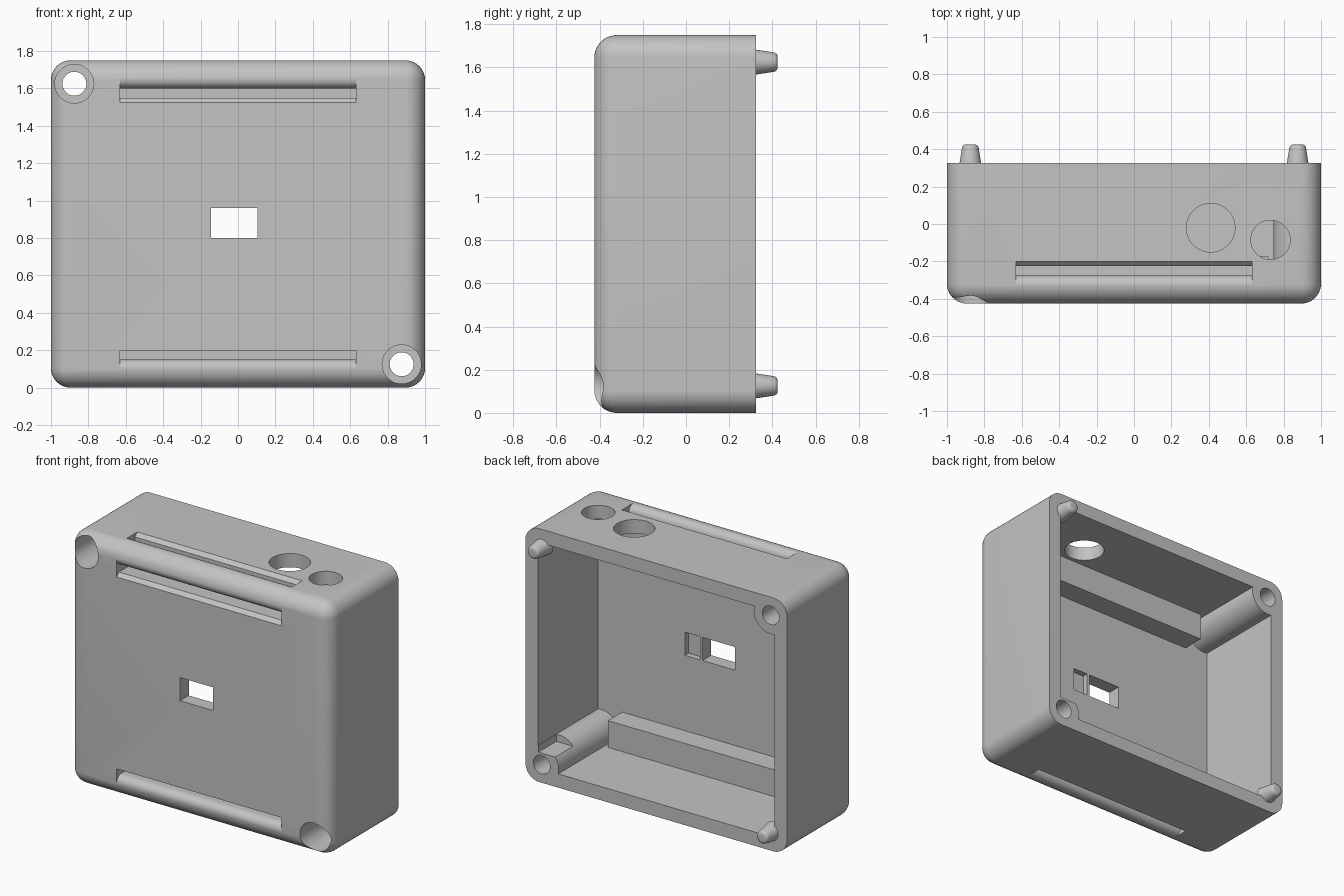
import bpy, bmesh, math
from mathutils import Matrix, Vector

if "Cube" in bpy.data.objects:
    bpy.data.objects.remove(bpy.data.objects["Cube"], do_unlink=True)

FRONT, BACK, TOP, WALL = -0.425, 0.325, 1.75, 0.095

grey = bpy.data.materials.new("plain_grey")
grey.use_nodes = True
grey.diffuse_color = (0.55, 0.55, 0.55, 1)
bsdf = next(n for n in grey.node_tree.nodes if n.type == "BSDF_PRINCIPLED")
bsdf.inputs["Base Color"].default_value = grey.diffuse_color


def make(name, bm):
    bmesh.ops.recalc_face_normals(bm, faces=bm.faces[:])
    mesh = bpy.data.meshes.new(name)
    bm.to_mesh(mesh)
    bm.free()
    mesh.materials.append(grey)
    obj = bpy.data.objects.new(name, mesh)
    bpy.context.scene.collection.objects.link(obj)
    return obj


def box_bm(x0, x1, y0, y1, z0, z1):
    bm = bmesh.new()
    size = Matrix.Diagonal((x1 - x0, y1 - y0, z1 - z0, 1))
    mid = Matrix.Translation(((x0 + x1) / 2, (y0 + y1) / 2, (z0 + z1) / 2))
    bmesh.ops.create_cube(bm, size=1, matrix=mid @ size)
    return bm


def box(name, *limits):
    return make(name, box_bm(*limits))


def rod_bm(start, end, r1, r2=None):
    """Round bar or cone between two points."""
    a, b = Vector(start), Vector(end)
    turn = (b - a).to_track_quat("Z", "Y").to_matrix().to_4x4()
    bm = bmesh.new()
    bmesh.ops.create_cone(bm, cap_ends=True, segments=48, radius1=r1,
                          radius2=r1 if r2 is None else r2, depth=(b - a).length,
                          matrix=Matrix.Translation((a + b) / 2) @ turn)
    return bm


def y_rod(name, x, z, y0, y1, r):
    return make(name, rod_bm((x, y0, z), (x, y1, z), r))


def cut(target, cutter):
    """Subtract the cutter from the target and discard it."""
    mod = target.modifiers.new("cut", "BOOLEAN")
    mod.operation, mod.solver, mod.object = "DIFFERENCE", "EXACT", cutter
    bpy.context.view_layer.update()
    deps = bpy.context.evaluated_depsgraph_get()
    mesh = bpy.data.meshes.new_from_object(target.evaluated_get(deps))
    target.modifiers.clear()
    target.data = mesh
    bpy.data.objects.remove(cutter, do_unlink=True)


def channel(is_top):
    """Strap channel wrapping behind a rounded bar at the front edge."""
    pts = [(-0.05, 0.1)]
    for ca, cb, start in ((0.05, 0.1, 180), (0.1, 0.1, 90), (0.1, 0.05, 0)):
        for i in range(7):
            t = math.radians(start - 15 * i)
            pts.append((ca + 0.05 * math.cos(t), cb + 0.05 * math.sin(t)))
    pts.append((0.1, -0.05))
    if is_top:
        pts += [(0.225, -0.05), (0.225, 0), (0.2, 0.025), (0.2, 0.2),
                (0.025, 0.2), (0, 0.225), (-0.05, 0.225)]
    else:
        pts += [(0.2, -0.05), (0.2, 0.2), (-0.05, 0.2)]
    bm = bmesh.new()
    ring = [bm.verts.new((-0.63, FRONT + a, TOP - b if is_top else b)) for a, b in pts]
    face = bm.faces.new(ring)
    moved = bmesh.ops.extrude_face_region(bm, geom=[face])["geom"]
    bmesh.ops.translate(bm, vec=(1.26, 0, 0),
                        verts=[g for g in moved if isinstance(g, bmesh.types.BMVert)])
    return make("channel_cutter", bm)


# Shell: box with every edge rounded except the open back rim
bm = box_bm(-1, 1, FRONT, BACK, 0, TOP)
soft = [e for e in bm.edges if min(v.co.y for v in e.verts) < 0]
bmesh.ops.bevel(bm, geom=soft, offset=0.105, segments=10, profile=0.5, affect="EDGES")
shell = make("enclosure_shell", bm)

# Cavity, shaped around the screw posts and the strap blocks
posts = [(-0.875, 1.625), (0.875, 0.125)]
cavity = box("cavity_cutter", WALL - 1, 1 - WALL, FRONT + WALL, BACK + 0.1,
             WALL, TOP - WALL)
for x, z in posts:
    cut(cavity, y_rod("post", x, z, -0.6, 0.6, 0.13))
for z0, z1 in ((0, 0.28), (TOP - 0.28, TOP)):
    cut(cavity, box("block", -0.72, 0.72, -0.6, -0.175, z0, z1))
cut(shell, cavity)

# Screw holes with deep front counterbores
for x, z in posts:
    cut(shell, y_rod("screw_hole", x, z, -0.6, 0.6, 0.064))
    cut(shell, y_rod("counterbore", x, z, -0.6, 0.1, 0.104))

# Relief in the lower post near the rim
cut(shell, box("post_relief", 0.74, 0.9, 0.13, 0.4, 0.205, 0.27))

# Strap channels
for is_top in (True, False):
    cut(shell, channel(is_top))

# Round openings in the top wall
for x, y, r in ((0.41, -0.02, 0.13), (0.73, -0.085, 0.105)):
    cut(shell, make("top_hole", rod_bm((x, y, 1.6), (x, y, 1.9), r)))

# Front window and the shallow pocket beside it on the inside
cut(shell, box("window", -0.145, 0.105, -0.6, -0.2, 0.8, 0.96))
cut(shell, box("pocket", 0.125, 0.24, -0.37, -0.2, 0.8, 0.96))
shell.data.name = "enclosure_shell"

# Tapered locating pegs on the back rim
pegs = []
for name, x, z in (("upper_left_peg", 0.875, 1.625), ("lower_right_peg", -0.875, 0.125)):
    bm = rod_bm((x, 0.29, z), (x, 0.425, z), 0.063, 0.042)
    tip = [e for e in bm.edges if min(v.co.y for v in e.verts) > 0.4]
    bmesh.ops.bevel(bm, geom=tip, offset=0.018, segments=4, profile=0.5, affect="EDGES")
    pegs.append(make(name, bm))

# Smooth shading with crisp edges
for obj in [shell] + pegs:
    bpy.ops.object.select_all(action="DESELECT")
    obj.select_set(True)
    bpy.context.view_layer.objects.active = obj
    bpy.ops.object.shade_smooth_by_angle(angle=math.radians(30))
